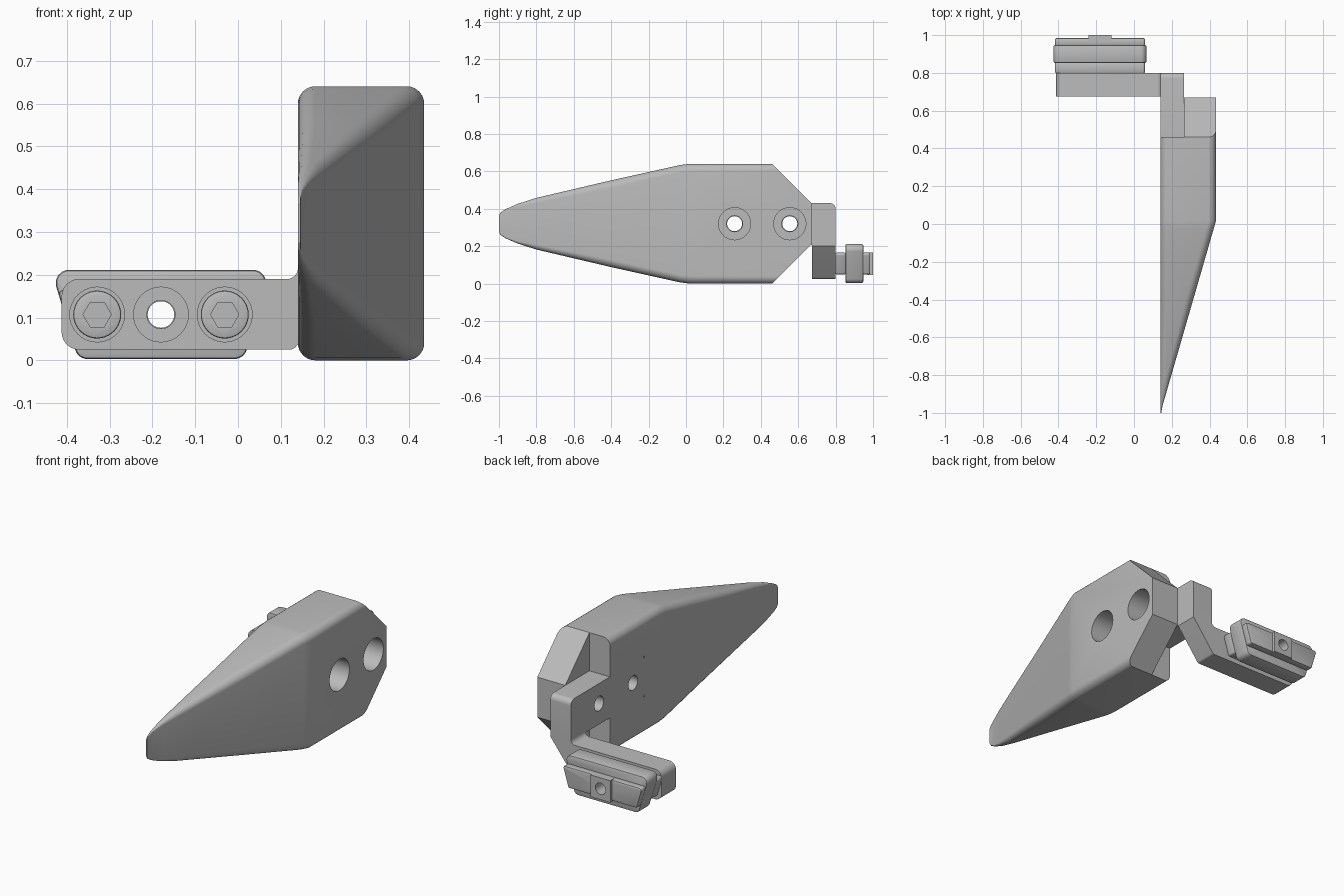
import bpy, bmesh, math
from mathutils import Vector

cube = bpy.data.objects.get("Cube")
if cube:
    bpy.data.objects.remove(cube, do_unlink=True)

grey = bpy.data.materials.new("satin grey")
grey.use_nodes = True
GREY = (0.5, 0.5, 0.5, 1)
grey.diffuse_color = GREY
grey.node_tree.nodes["Principled BSDF"].inputs["Base Color"].default_value = GREY


def finish(name, bm):
    bmesh.ops.recalc_face_normals(bm, faces=bm.faces)
    mesh = bpy.data.meshes.new(name)
    bm.to_mesh(mesh)
    bm.free()
    obj = bpy.data.objects.new(name, mesh)
    bpy.context.collection.objects.link(obj)
    mesh.materials.append(grey)
    return obj


def rounded(corners, steps=6):
    """Outline from (u, v, radius) corners, filleting each with an arc."""
    out = []
    for i, (u, v, r) in enumerate(corners):
        p = Vector((u, v))
        if r == 0:
            out.append(p)
            continue
        a = (Vector(corners[i - 1][:2]) - p).normalized()
        b = (Vector(corners[(i + 1) % len(corners)][:2]) - p).normalized()
        half = a.angle(b) / 2
        mid = p + (a + b).normalized() * r / math.sin(half)
        start = p + a * r / math.tan(half) - mid
        end = p + b * r / math.tan(half) - mid
        out += [mid + start.lerp(end, k / steps).normalized() * r for k in range(steps + 1)]
    return out


def prism(name, outline, axis, low, high):
    """Extrude an outline along x (outline is y, z) or y (outline is x, z)."""
    place = {"x": lambda d, p: (d, p[0], p[1]), "y": lambda d, p: (p[0], d, p[1])}[axis]
    bm = bmesh.new()
    rings = [[bm.verts.new(place(d, p)) for p in outline] for d in (low, high)]
    for ring in rings:
        bm.faces.new(ring)
    n = len(outline)
    for i in range(n):
        j = (i + 1) % n
        bm.faces.new((rings[0][i], rings[0][j], rings[1][j], rings[1][i]))
    return finish(name, bm)


def box(name, x, y, z):
    return prism(name, [(x[0], z[0]), (x[1], z[0]), (x[1], z[1]), (x[0], z[1])], "y", *y)


def disc(name, centre, radius, axis, low, high, sides=40):
    turn = [2 * math.pi * k / sides for k in range(sides)]
    ring = [(centre[0] + radius * math.cos(t), centre[1] + radius * math.sin(t)) for t in turn]
    return prism(name, ring, axis, low, high)


def apply_modifiers(obj):
    bpy.context.view_layer.update()
    graph = bpy.context.evaluated_depsgraph_get()
    mesh = bpy.data.meshes.new_from_object(obj.evaluated_get(graph))
    obj.modifiers.clear()
    obj.data = mesh


def combine(obj, others, operation="DIFFERENCE"):
    for other in others:
        mod = obj.modifiers.new("combine", "BOOLEAN")
        mod.operation, mod.solver, mod.object = operation, "EXACT", other
        apply_modifiers(obj)
        bpy.data.objects.remove(other, do_unlink=True)


def soften(obj, width):
    mod = obj.modifiers.new("soft edges", "BEVEL")
    mod.width, mod.segments, mod.angle_limit = width, 2, math.radians(40)
    apply_modifiers(obj)


def smooth(obj):
    bpy.ops.object.select_all(action="DESELECT")
    obj.select_set(True)
    bpy.context.view_layer.objects.active = obj
    bpy.ops.object.shade_smooth_by_angle(angle=math.radians(25))


INNER, OUTER, PLATE = 0.14, 0.435, 0.265
MID_Z = 0.32
ARM_Z = (0.205, 0.43)

# Wedge body: rounded sections lofted from the thin nose to the square back
stations = [(-1, 0.045), (-0.99, 0.062), (-0.96, 0.08), (-0.9, 0.106), (-0.8, 0.138),
            (-0.4, 0.232), (-0.03, 0.314), (0.02, 0.32), (0.67, 0.32)]
bm = bmesh.new()
previous = None
for y, h in stations:
    x = INNER + max(0.006, (OUTER - INNER) * min(1, (y + 1) / 1.02))
    r = min(0.04, (x - INNER) * 0.45)
    section = rounded([(INNER, MID_Z - h, r), (x, MID_Z - h, r),
                       (x, MID_Z + h, r), (INNER, MID_Z + h, r)])
    ring = [bm.verts.new((p.x, y, p.y)) for p in section]
    n = len(ring)
    if previous:
        for i in range(n):
            j = (i + 1) % n
            bm.faces.new((previous[i], previous[j], ring[j], ring[i]))
    else:
        bm.faces.new(ring)
    previous = ring
bm.faces.new(previous)

# Slanted cuts on the back corners
for side in (-1, 1):
    cut = bmesh.ops.bisect_plane(bm, geom=bm.verts[:] + bm.edges[:] + bm.faces[:],
                                 plane_co=(0, 0.46, MID_Z + side * 0.32),
                                 plane_no=(0, 1, side), clear_outer=True)
    edges = [e for e in cut["geom_cut"] if isinstance(e, bmesh.types.BMEdge)]
    bmesh.ops.holes_fill(bm, edges=[e for e in edges if e.is_boundary])
body = finish("wedge_body", bm)

# Recess and slot for the arm, then the deep bolt holes
bolts = [(0.26, MID_Z), (0.555, MID_Z)]
combine(body, [box("recess", (0, PLATE), (0.46, 0.9), (-0.1, 0.8)),
               box("slot", (0, PLATE), (0.16, 0.6), ARM_Z)])
for bolt in bolts:
    combine(body, [disc("bore", bolt, 0.086, "x", 0.32, 0.6),
                   disc("hole", bolt, 0.043, "x", 0, 0.6)])
smooth(body)

# Bracket: upright arm in the slot, joined to the sideways foot
bracket = prism("bracket", rounded([(0.16, ARM_Z[0], 0.02), (0.8, ARM_Z[0], 0),
                                    (0.8, ARM_Z[1], 0.03), (0.16, ARM_Z[1], 0.02)]),
                "x", INNER, PLATE)
foot = prism("foot", rounded([(-0.412, 0.025, 0.04), (0.13, 0.025, 0.02), (PLATE, 0.2, 0),
                              (PLATE, 0.24, 0), (INNER, 0.24, 0), (INNER, 0.19, 0.025),
                              (-0.412, 0.19, 0.04)]), "y", 0.675, 0.8)
combine(bracket, [foot], "UNION")
combine(bracket, [disc("hole", bolt, 0.04, "x", 0, 0.5) for bolt in bolts])

RAIL_X, RAIL_Z = -0.18, 0.107
screw_x = [RAIL_X - 0.149, RAIL_X + 0.149]
for x in screw_x + [RAIL_X]:
    combine(bracket, [disc("bore", (x, RAIL_Z), 0.064, "y", 0.6, 0.745)])
combine(bracket, [disc("hole", (RAIL_X, RAIL_Z), 0.033, "y", 0.6, 0.9)])
smooth(bracket)

# Socket screws in the foot
for name, x in zip(("right_screw", "left_screw"), screw_x):
    screw = disc(name, (x, RAIL_Z), 0.056, "y", 0.685, 0.75)
    soften(screw, 0.005)
    combine(screw, [disc("socket", (x, RAIL_Z), 0.033, "y", 0.6, 0.73, 6)])
    smooth(screw)


# Rail nut behind the foot: stacked slabs with slanted ends
def slab(name, half_height, y, radius):
    low, high = RAIL_Z - half_height, RAIL_Z + half_height
    reach = lambda z: 0.193 + 0.3 * z
    a, b = reach(low), reach(high)
    obj = prism(name, rounded([(RAIL_X - a, low, radius), (RAIL_X + a, low, radius),
                               (RAIL_X + b, high, radius), (RAIL_X - b, high, radius)]),
                "y", *y)
    soften(obj, 0.008)
    return obj


slabs = [slab("rail_nut_base", 0.058, (0.798, 0.856), 0.012),
         slab("rail_nut_flange", 0.104, (0.852, 0.948), 0.03),
         slab("rail_nut_cap", 0.058, (0.944, 0.985), 0.012),
         box("rail_nut_boss", (RAIL_X - 0.06, RAIL_X + 0.06), (0.97, 1.0),
             (RAIL_Z - 0.06, RAIL_Z + 0.06))]
for part in slabs:
    combine(part, [disc("hole", (RAIL_X, RAIL_Z), 0.031, "y", 0.7, 1.1)])
    smooth(part)
